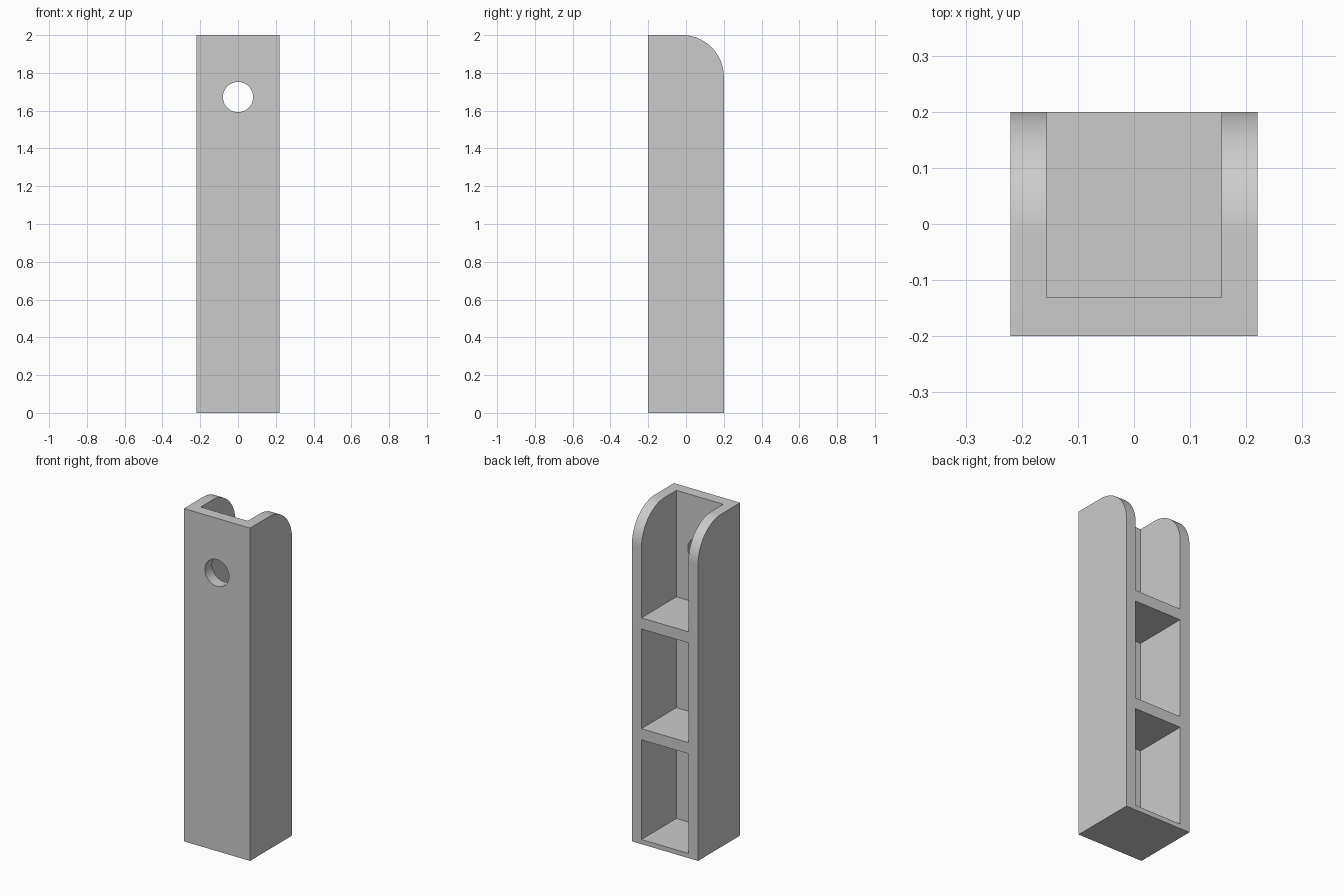
import bpy
import bmesh
from math import cos, sin, pi
from mathutils import Matrix, Vector

cube = bpy.data.objects.get("Cube")
if cube:
    bpy.data.objects.remove(cube, do_unlink=True)

HALF_W, HALF_D, HEIGHT = 0.22, 0.2, 2.0
INNER_W, INNER_Y = 0.156, -0.131      # pocket half width, inside of front wall
RADIUS, ARC_STEPS = 0.22, 32
SHELF, SHELF_TOPS = 0.067, (0.028, 0.694, 1.36)
HOLE_Z, HOLE_R = 1.672, 0.08

grey = bpy.data.materials.new("plain grey")
grey.use_nodes = True
colour = (0.6, 0.6, 0.6, 1)
grey.diffuse_color = colour
grey.node_tree.nodes["Principled BSDF"].inputs["Base Color"].default_value = colour


def make_object(name, bm):
    bmesh.ops.recalc_face_normals(bm, faces=bm.faces)
    mesh = bpy.data.meshes.new(name)
    bm.to_mesh(mesh)
    bm.free()
    mesh.materials.append(grey)
    obj = bpy.data.objects.new(name, mesh)
    bpy.context.collection.objects.link(obj)
    return obj


def box(name, low, high):
    low, high = Vector(low), Vector(high)
    bm = bmesh.new()
    matrix = Matrix.Translation((low + high) / 2) @ Matrix.Diagonal((*(high - low), 1))
    bmesh.ops.create_cube(bm, size=1, matrix=matrix)
    return make_object(name, bm)


def cut(target, cutter):
    cutter.hide_render = True
    mod = target.modifiers.new("cut", "BOOLEAN")
    mod.operation, mod.solver, mod.object = "DIFFERENCE", "EXACT", cutter
    bpy.ops.object.modifier_apply(modifier=mod.name)
    bpy.data.objects.remove(cutter, do_unlink=True)


# Solid post: side profile with a rounded upper back corner, extruded across x
profile = [(-HALF_D, HEIGHT), (-HALF_D, 0), (HALF_D, 0)]
for i in range(ARC_STEPS + 1):
    a = pi / 2 * i / ARC_STEPS
    profile.append((HALF_D - RADIUS + RADIUS * cos(a),
                    HEIGHT - RADIUS + RADIUS * sin(a)))
bm = bmesh.new()
side = bm.faces.new([bm.verts.new((-HALF_W, y, z)) for y, z in profile])
wall = bmesh.ops.extrude_face_region(bm, geom=[side])
bmesh.ops.translate(bm, vec=(2 * HALF_W, 0, 0),
                    verts=[v for v in wall["geom"] if isinstance(v, bmesh.types.BMVert)])
post = make_object("channel_post", bm)
bpy.ops.object.select_all(action="DESELECT")
post.select_set(True)
bpy.context.view_layer.objects.active = post

# Pockets open at the back, leaving the floor and two shelves; the top one is open above
ceilings = [top - SHELF for top in SHELF_TOPS[1:]] + [HEIGHT + 0.1]
for floor, ceiling in zip(SHELF_TOPS, ceilings):
    cut(post, box("pocket_cutter", (-INNER_W, INNER_Y, floor),
                  (INNER_W, HALF_D + 0.1, ceiling)))

# Round hole through the front wall
bm = bmesh.new()
bmesh.ops.create_cone(bm, cap_ends=True, segments=48, radius1=HOLE_R, radius2=HOLE_R,
                      depth=0.2, matrix=Matrix.Translation((0, -HALF_D, HOLE_Z))
                      @ Matrix.Rotation(pi / 2, 4, "X"))
cut(post, make_object("hole_cutter", bm))

bpy.ops.object.shade_smooth_by_angle(angle=pi / 6)
